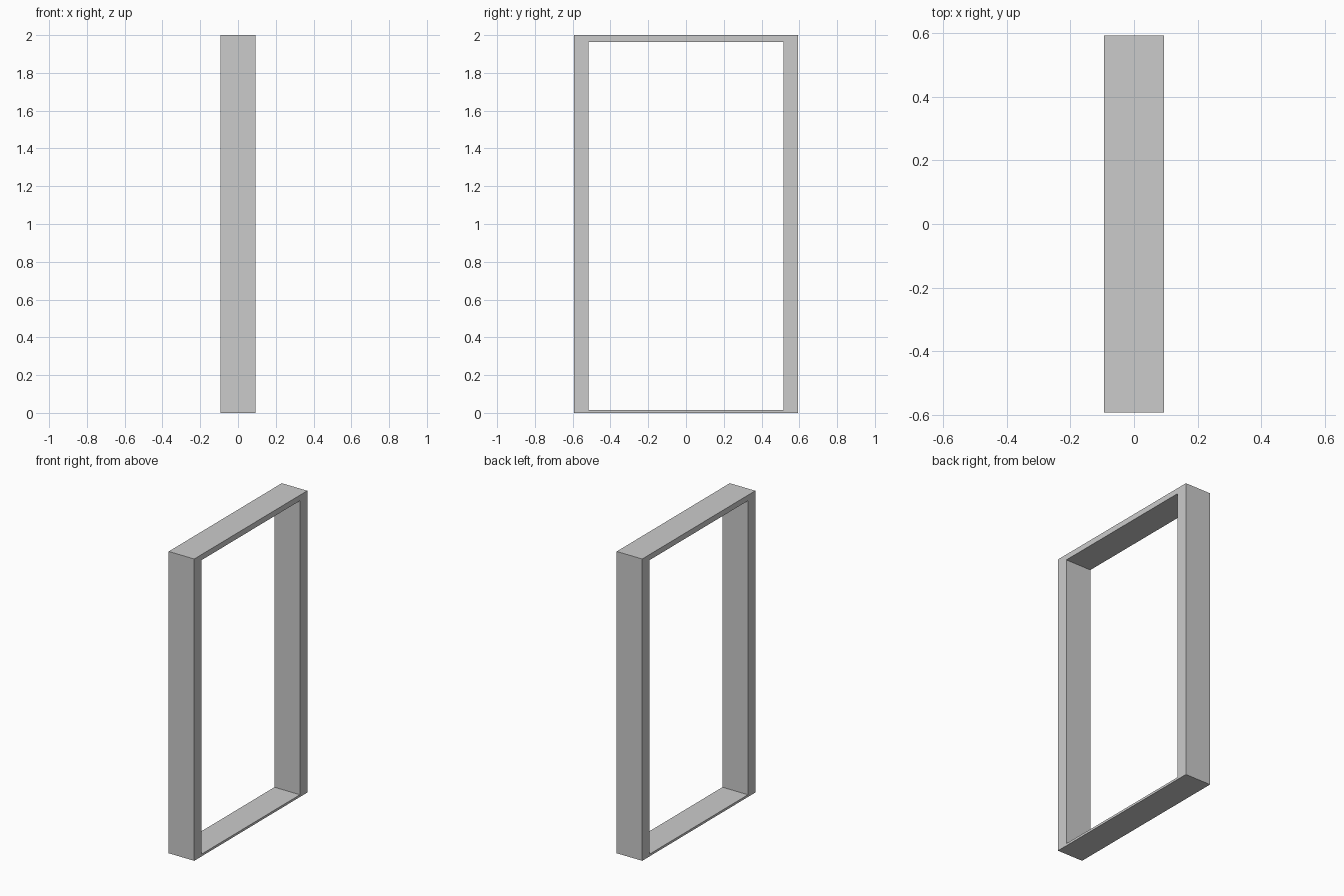
import bpy, bmesh

if "Cube" in bpy.data.objects:
    bpy.data.objects.remove(bpy.data.objects["Cube"])

HALF_DEPTH = 0.0935


def rect(y, z0, z1):
    return [(-y, z0), (y, z0), (y, z1), (-y, z1)]


# Door frame: a rectangular ring (thin sill, wider jambs) extruded along x
outer = rect(0.592, 0.0, 2.0)
inner = rect(0.515, 0.015, 1.963)

bm = bmesh.new()
o = [bm.verts.new((-HALF_DEPTH, y, z)) for y, z in outer]
i = [bm.verts.new((-HALF_DEPTH, y, z)) for y, z in inner]
ring = [bm.faces.new((o[k], o[(k + 1) % 4], i[(k + 1) % 4], i[k])) for k in range(4)]

# Give the ring its depth, keeping the first face so the frame is closed
ext = bmesh.ops.extrude_face_region(bm, geom=ring, use_keep_orig=True)
verts = [g for g in ext["geom"] if isinstance(g, bmesh.types.BMVert)]
bmesh.ops.translate(bm, verts=verts, vec=(2 * HALF_DEPTH, 0, 0))
bmesh.ops.recalc_face_normals(bm, faces=bm.faces)

mesh = bpy.data.meshes.new("door_frame")
bm.to_mesh(mesh)
bm.free()
bpy.context.collection.objects.link(bpy.data.objects.new("door_frame", mesh))
